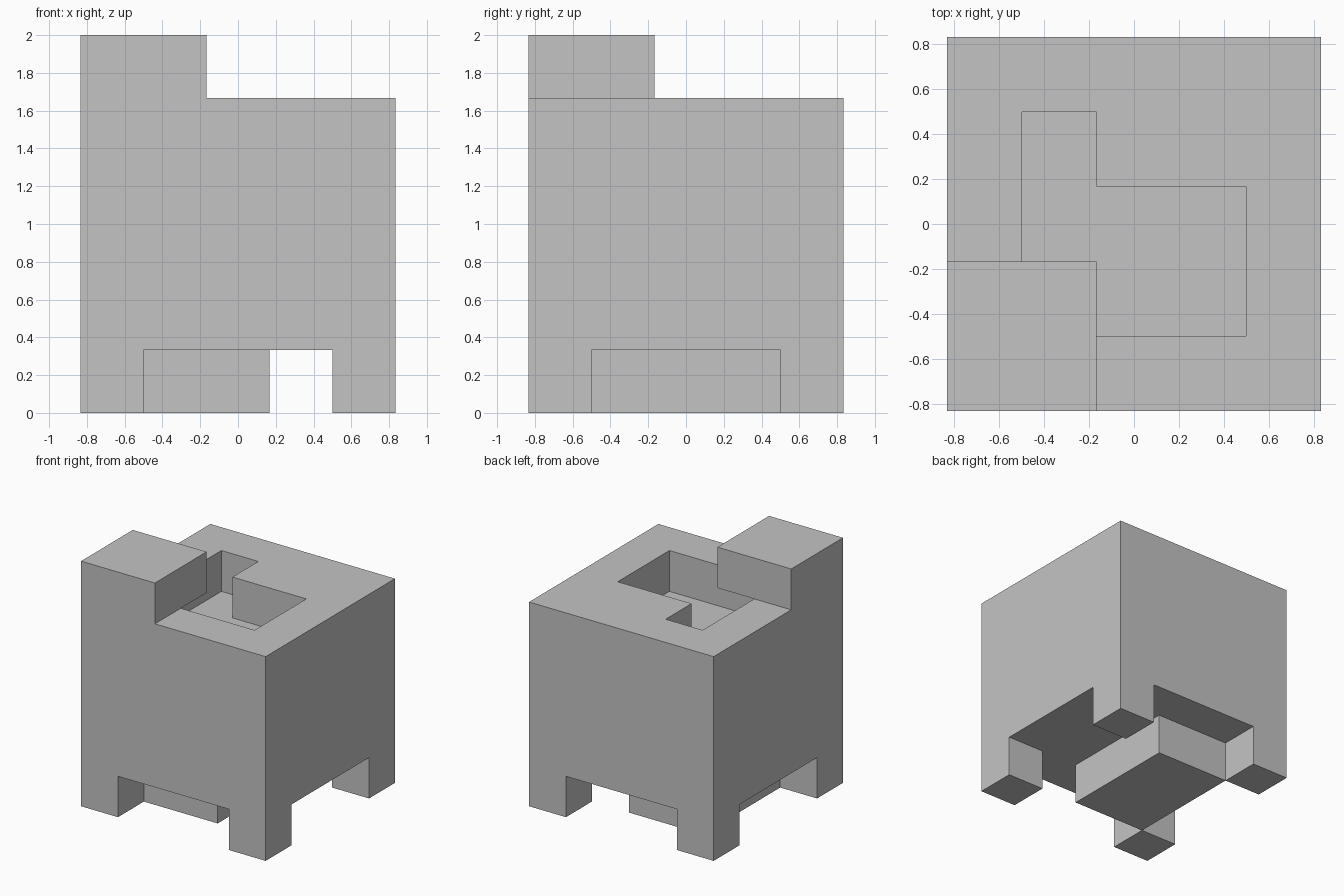
import bpy, bmesh, math
from itertools import product
from mathutils import Vector

cube = bpy.data.objects.get("Cube")
if cube:
    bpy.data.objects.remove(cube, do_unlink=True)

UNIT = 1 / 3      # edge of one building cell
SIDE = 5          # cells along x and y

stone = bpy.data.materials.new("plain_grey")
stone.use_nodes = True
grey = (0.55, 0.55, 0.55, 1)
stone.diffuse_color = grey
stone.node_tree.nodes["Principled BSDF"].inputs["Base Color"].default_value = grey


def block(x, y, z):
    """Set of cells inside half-open ranges."""
    return set(product(range(*x), range(*y), range(*z)))


# Main body
cells = block((0, SIDE), (0, SIDE), (1, 5))

# Four corner legs
for x, y in product((0, SIDE - 1), repeat=2):
    cells |= block((x, x + 1), (y, y + 1), (0, 1))

# Slab hanging between the legs
cells |= block((1, 3), (1, 4), (0, 1))

# Recess in the top, with one corner cell left standing
cells -= block((1, 4), (1, 4), (4, 5)) - block((2, 4), (3, 4), (4, 5))

# Raised corner block, overhanging the recess
cells |= block((0, 2), (0, 2), (5, 6))

# Skin the exposed cell sides
bm = bmesh.new()
for cell in cells:
    for axis, sign in product(range(3), (-1, 1)):
        step = [0, 0, 0]
        step[axis] = sign
        if tuple(c + s for c, s in zip(cell, step)) in cells:
            continue
        normal = Vector(step)
        u = Vector([step[2], step[0], step[1]])
        v = normal.cross(u)
        middle = Vector(cell) + Vector((0.5, 0.5, 0.5)) + normal / 2
        ring = [middle + (a * u + b * v) / 2
                for a, b in ((-1, -1), (1, -1), (1, 1), (-1, 1))]
        shift = Vector((SIDE / 2, SIDE / 2, 0))
        bm.faces.new([bm.verts.new((p - shift) * UNIT) for p in ring])

# Weld the skin and merge flat areas
bmesh.ops.remove_doubles(bm, verts=bm.verts[:], dist=0.001)
bmesh.ops.dissolve_limit(bm, angle_limit=math.radians(1),
                         verts=bm.verts[:], edges=bm.edges[:])
mesh = bpy.data.meshes.new("block_body")
bm.to_mesh(mesh)
bm.free()
mesh.materials.append(stone)
bpy.context.collection.objects.link(bpy.data.objects.new("block_body", mesh))
